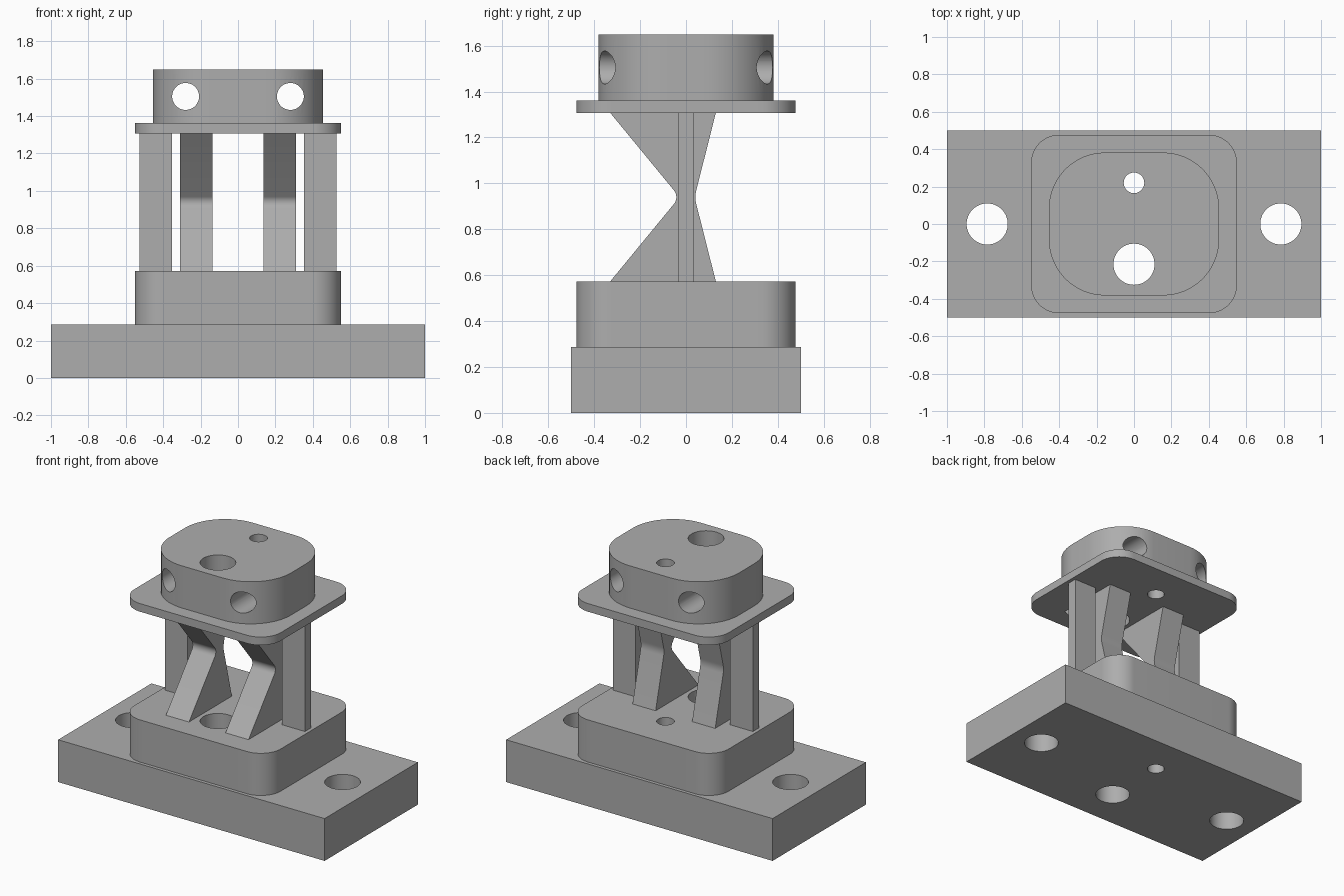
import bpy, bmesh, math
from mathutils import Matrix

cube = bpy.data.objects.get("Cube")
if cube:
    bpy.data.objects.remove(cube, do_unlink=True)

grey = bpy.data.materials.new("plain grey")
grey.use_nodes = True
grey_colour = (0.42, 0.42, 0.42, 1)
grey.diffuse_color = grey_colour
grey.node_tree.nodes["Principled BSDF"].inputs["Base Color"].default_value = grey_colour


def prism(name, points, start, end, matrix=Matrix()):
    """Extrude a closed outline along local z between start and end."""
    bm = bmesh.new()
    low = [bm.verts.new((a, b, start)) for a, b in points]
    high = [bm.verts.new((a, b, end)) for a, b in points]
    bm.faces.new(low)
    bm.faces.new(high)
    for i in range(len(points)):
        j = (i + 1) % len(points)
        bm.faces.new((low[i], low[j], high[j], high[i]))
    bm.transform(matrix)
    bmesh.ops.recalc_face_normals(bm, faces=bm.faces)
    mesh = bpy.data.meshes.new(name)
    bm.to_mesh(mesh)
    bm.free()
    mesh.materials.append(grey)
    obj = bpy.data.objects.new(name, mesh)
    bpy.context.collection.objects.link(obj)
    return obj


def arc(cx, cy, r, a0, a1, steps):
    angles = [math.radians(a0 + (a1 - a0) * i / steps) for i in range(steps + 1)]
    return [(cx + r * math.cos(a), cy + r * math.sin(a)) for a in angles]


def rectangle(hx, hy):
    return [(-hx, -hy), (hx, -hy), (hx, hy), (-hx, hy)]


def rounded(hx, hy, r):
    corners = [(1, 1), (-1, 1), (-1, -1), (1, -1)]
    return [p for i, (sx, sy) in enumerate(corners)
            for p in arc(sx * (hx - r), sy * (hy - r), r, 90 * i, 90 * i + 90, 16)]


def circle(x, y, r):
    return arc(x, y, r, 0, 360, 48)[:-1]


def smooth(obj):
    bpy.ops.object.select_all(action='DESELECT')
    obj.select_set(True)
    bpy.context.view_layer.objects.active = obj
    bpy.ops.object.shade_smooth_by_angle(angle=math.radians(25))


def drill(obj, cutters):
    """Cut the holes, bake the result and shade it."""
    for c in cutters:
        mod = obj.modifiers.new("hole", 'BOOLEAN')
        mod.operation = 'DIFFERENCE'
        mod.solver = 'EXACT'
        mod.object = c
    graph = bpy.context.evaluated_depsgraph_get()
    mesh = bpy.data.meshes.new_from_object(obj.evaluated_get(graph))
    obj.modifiers.clear()
    obj.data = mesh
    smooth(obj)


# Hole cutters
vertical = [prism("large_hole_cutter", circle(0, -0.215, 0.11), -1, 3),
            prism("small_hole_cutter", circle(0, 0.22, 0.055), -1, 3)]
bolts = [prism("bolt_hole_cutter", circle(s * 0.785, 0, 0.11), -1, 3) for s in (-1, 1)]
along_y = Matrix.Rotation(math.pi / 2, 4, 'X')
cross = [prism("cross_hole_cutter", circle(s * 0.28, 1.505, 0.072), -1, 1, along_y)
         for s in (-1, 1)]

# Stacked solid parts
drill(prism("base", rectangle(1, 0.5), 0, 0.287), vertical + bolts)
drill(prism("lower_block", rounded(0.55, 0.477, 0.15), 0.287, 0.573), vertical)
drill(prism("upper_plate", rounded(0.55, 0.477, 0.15), 1.307, 1.362), vertical)
drill(prism("head", rounded(0.455, 0.382, 0.3), 1.362, 1.648), vertical + cross)

for c in vertical + bolts + cross:
    bpy.data.objects.remove(c, do_unlink=True)

# Waisted web profile: front throat, then back throat
r_front, r_back, mid = 0.047, 0.12, 0.94
web = [(-0.33, 0.573)]
web += arc(-0.042 - r_front, mid, r_front, -40, 40, 8)
web += [(-0.33, 1.307), (0.13, 1.307)]
web += arc(0.041 + r_back, mid, r_back, 166, 194, 6)
web += [(0.13, 0.573)]
# Local x, y, z become world y, z, x
sideways = Matrix(((0, 0, 1, 0), (1, 0, 0, 0), (0, 1, 0, 0), (0, 0, 0, 1)))

for side, s in (("left", 1), ("right", -1)):
    smooth(prism(side + "_web", web, s * 0.137, s * 0.31, sideways))
    shift = Matrix.Translation((s * 0.44, 0, 0))
    prism(side + "_post", rectangle(0.086, 0.034), 0.573, 1.307, shift)
